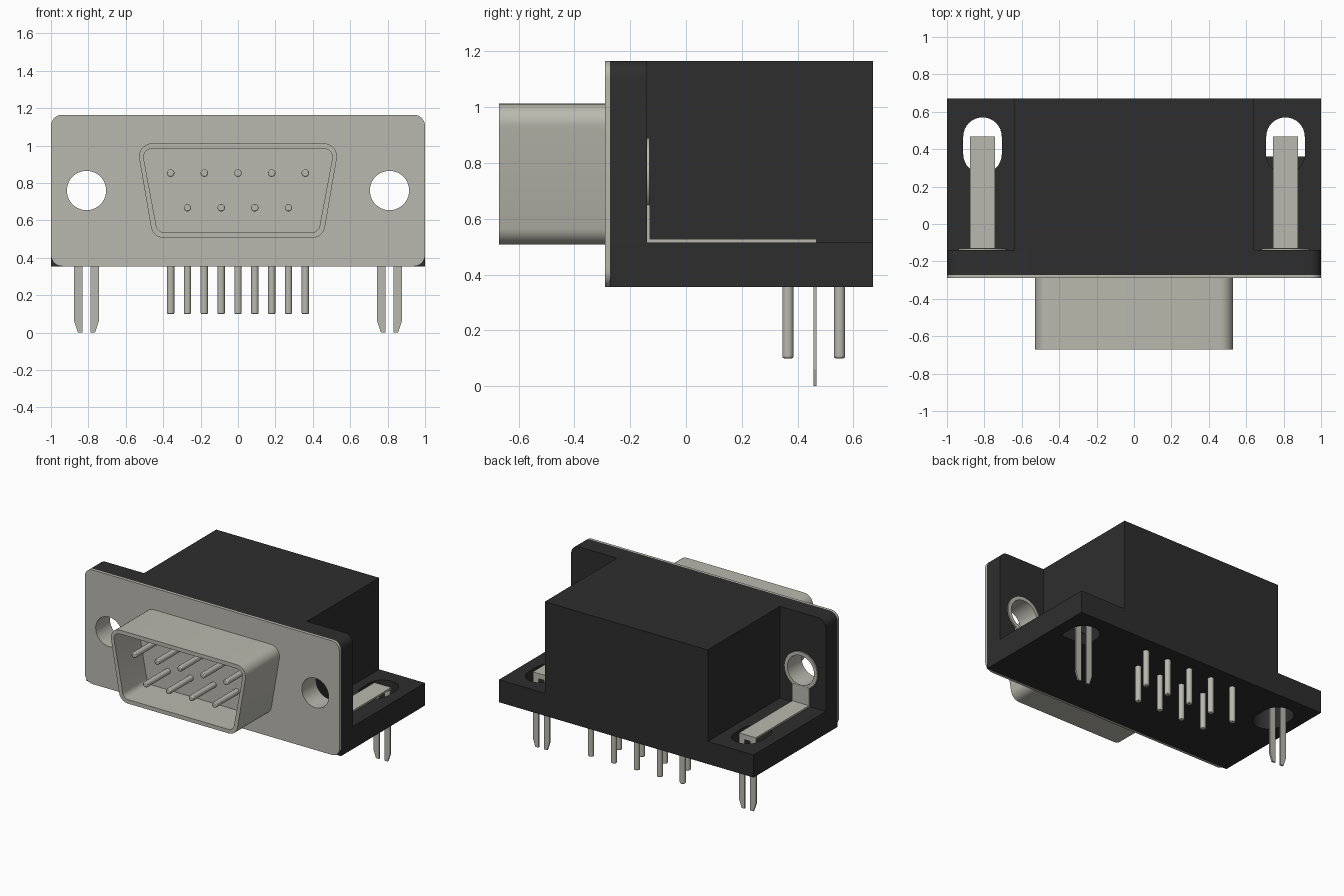
import bpy, bmesh
from math import pi, cos, sin
from mathutils import Vector

cube = bpy.data.objects.get("Cube")
if cube:
    bpy.data.objects.remove(cube)


def material(name, rgb):
    m = bpy.data.materials.new(name)
    m.use_nodes = True
    m.diffuse_color = (*rgb, 1)
    m.node_tree.nodes["Principled BSDF"].inputs["Base Color"].default_value = (*rgb, 1)
    return m


METAL = material("plated_metal", (0.49, 0.485, 0.425))
BLACK = material("black_plastic", (0.027, 0.027, 0.027))


def rounded(points, radii, steps=8):
    """Round the corners of a convex outline with quadratic-free true arcs."""
    out, n = [], len(points)
    for i, p in enumerate(points):
        p, r = Vector(p), radii[i]
        if r == 0:
            out.append(p)
            continue
        u = (Vector(points[i - 1]) - p).normalized()
        v = (Vector(points[(i + 1) % n]) - p).normalized()
        half = u.angle(v) / 2
        bis = (u + v).normalized()
        centre = p + bis * (r / sin(half))
        side = u - bis * u.dot(bis)
        side.normalize()
        sweep = pi / 2 - half
        for k in range(steps + 1):
            a = sweep * (1 - 2 * k / steps)
            out.append(centre + (-bis * cos(a) + side * sin(a)) * r)
    return out


def rect(x0, x1, z0, z1):
    return [(x0, z0), (x1, z0), (x1, z1), (x0, z1)]


def circle(x, z, r, n=40):
    return [(x + r * cos(2 * pi * k / n), z + r * sin(2 * pi * k / n)) for k in range(n)]


def prism(name, outline, lo, hi, mat, axis="y", smooth=True):
    """Extrude an outline along y (outline in x, z) or z (outline in x, y)."""
    bm = bmesh.new()
    place = (lambda p, t: (p[0], t, p[1])) if axis == "y" else (lambda p, t: (p[0], p[1], t))
    a = [bm.verts.new(place(p, lo)) for p in outline]
    b = [bm.verts.new(place(p, hi)) for p in outline]
    n = len(a)
    bm.faces.new(a)
    bm.faces.new(b)
    for i in range(n):
        j = (i + 1) % n
        bm.faces.new((a[i], a[j], b[j], b[i]))
    bmesh.ops.recalc_face_normals(bm, faces=bm.faces)
    mesh = bpy.data.meshes.new(name)
    bm.to_mesh(mesh)
    bm.free()
    mesh.materials.append(mat)
    ob = bpy.data.objects.new(name, mesh)
    bpy.context.collection.objects.link(ob)
    if smooth:
        shade(ob)
    return ob


def select(ob):
    bpy.ops.object.select_all(action="DESELECT")
    ob.select_set(True)
    bpy.context.view_layer.objects.active = ob


def shade(ob):
    select(ob)
    bpy.ops.object.shade_smooth_by_angle(angle=0.6)


def cut(ob, cutter):
    select(ob)
    mod = ob.modifiers.new("cut", "BOOLEAN")
    mod.operation, mod.solver, mod.object = "DIFFERENCE", "EXACT", cutter
    bpy.ops.object.modifier_apply(modifier=mod.name)
    bpy.data.objects.remove(cutter)
    shade(ob)


def pin(name, loc, length, axis):
    """Round pin with softened ends."""
    bpy.ops.mesh.primitive_cylinder_add(vertices=20, radius=0.02, depth=length, location=loc,
                                        rotation=(pi / 2 if axis == "y" else 0, 0, 0))
    ob = bpy.context.object
    ob.name = name
    ob.data.materials.append(METAL)
    bev = ob.modifiers.new("soft_ends", "BEVEL")
    bev.width, bev.segments, bev.limit_method = 0.006, 2, "ANGLE"
    shade(ob)


LOW, FLOOR, TOP = 0.355, 0.515, 1.165
HOLE_X, HOLE_Z = 0.81, 0.76

# Plastic housing: flange, main block and foot
flange = prism("housing_flange", rounded(rect(-1, 1, LOW, TOP), (0, 0, 0.06, 0.06)),
               -0.272, -0.14, BLACK)
prism("housing_block", rect(-0.64, 0.64, LOW, TOP), -0.14, 0.67, BLACK, smooth=False)
wings = {}
for s, side in ((-1, "right"), (1, "left")):
    x0, x1 = sorted((s * 0.64, s))
    wings[s] = prism(side + "_foot", rect(x0, x1, -0.14, 0.67), LOW, FLOOR, BLACK, "z")

# Metal face plate
plate = prism("face_plate", rounded(rect(-1, 1, LOW, TOP), (0.06,) * 4), -0.29, -0.272, METAL)

for s, side in ((-1, "right"), (1, "left")):
    x = s * HOLE_X
    # Mounting holes
    cut(plate, prism("cutter", circle(x, HOLE_Z, 0.105), -0.4, 0, METAL))
    cut(flange, prism("cutter", circle(x, HOLE_Z, 0.12), -0.4, 0, BLACK))
    # Slots for the board clips
    slot = rounded(rect(x - 0.103, x + 0.103, 0.27, 0.57), (0.1029,) * 4)
    if s < 0:
        cut(wings[s], prism("cutter", slot, 0.2, 0.7, BLACK, "z"))
    else:
        cut(wings[s], prism("cutter", slot, 0.44, 0.7, BLACK, "z"))
        short = rounded(rect(x - 0.103, x + 0.103, 0.36, 0.57), (0, 0, 0.1029, 0.1029))
        cut(wings[s], prism("cutter", short, 0.2, 0.7, BLACK, "z"))

    # Rivet sleeve and its rear collar
    sleeve = prism(side + "_rivet_sleeve", circle(x, HOLE_Z, 0.12), -0.272, -0.138, METAL)
    cut(sleeve, prism("cutter", circle(x, HOLE_Z, 0.105), -0.5, 0.1, METAL))
    collar = prism(side + "_rivet_collar", circle(x, HOLE_Z, 0.13), -0.14, -0.13, METAL)
    cut(collar, prism("cutter", circle(x, HOLE_Z, 0.105), -0.5, 0.1, METAL))

    # Bent strap from collar to board clip
    w = 0.066
    prism(side + "_strap_upright", rect(x - w, x + w, FLOOR, 0.65), -0.14, -0.129, METAL)
    prism(side + "_strap", rect(x - w, x + w, FLOOR, 0.527), -0.14, 0.468, METAL)
    half = [(0.022, 0.49), (0.022, 0), (0.046, 0), (0.066, 0.06), (0.066, 0.52)]
    fork = [(x + a, z) for a, z in half] + [(x - a, z) for a, z in reversed(half)]
    prism(side + "_board_clip", fork, 0.456, 0.468, METAL, smooth=False)

# Tapered connector shell, open at the front
outer = [(-0.455, 0.507), (0.455, 0.507), (0.542, 1.012), (-0.542, 1.012)]
inner = [(-0.43, 0.535), (0.43, 0.535), (0.514, 0.984), (-0.514, 0.984)]
shell = prism("connector_shell", rounded(outer, (0.07,) * 4), -0.67, -0.28, METAL)
cut(shell, prism("cutter", rounded(inner, (0.045,) * 4), -0.8, -0.4, METAL))

# Contact pins and their board tails, five above four
for count, z, y in ((5, 0.853, 0.55), (4, 0.668, 0.365)):
    for i in range(count):
        x = (i - (count - 1) / 2) * 0.18
        pin("contact_pin", (x, -0.52, z), 0.27, "y")
        pin("board_tail", (x, y, 0.24), 0.28, "z")
